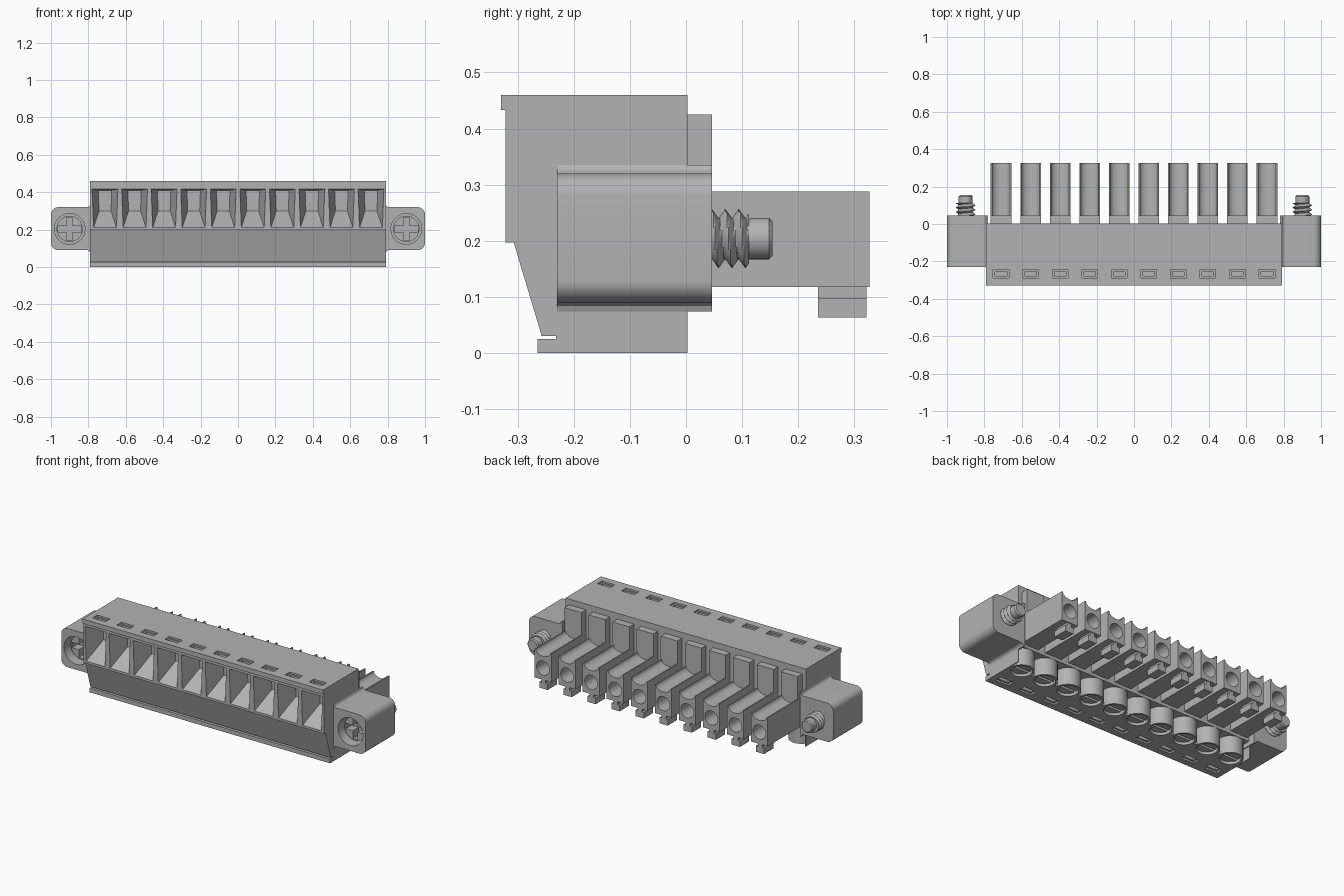
import bpy, bmesh, math

if "Cube" in bpy.data.objects:
    bpy.data.objects.remove(bpy.data.objects["Cube"])

GREY = bpy.data.materials.new("housing grey")
GREY.use_nodes = True
GREY.diffuse_color = (0.45, 0.45, 0.45, 1)
GREY.node_tree.nodes["Principled BSDF"].inputs["Base Color"].default_value = (0.45, 0.45, 0.45, 1)

POLES = [(i - 4.5) * 0.158 for i in range(10)]


# ---- helpers ----
def loft(bm, ring_a, ring_b):
    """Closed solid between two rings of equal length."""
    a = [bm.verts.new(p) for p in ring_a]
    b = [bm.verts.new(p) for p in ring_b]
    faces = [bm.faces.new(a), bm.faces.new(b[::-1])]
    for i in range(len(a)):
        j = (i + 1) % len(a)
        faces.append(bm.faces.new((a[j], a[i], b[i], b[j])))
    bmesh.ops.recalc_face_normals(bm, faces=faces)


def prism(bm, profile, axis, lo, hi):
    """Extrude a 2D profile along x, y or z."""
    k = "xyz".index(axis)
    ring = lambda v: [(*p[:k], v, *p[k:]) for p in profile]
    loft(bm, ring(lo), ring(hi))


def box(bm, x0, x1, y0, y1, z0, z1):
    prism(bm, [(x0, y0), (x1, y0), (x1, y1), (x0, y1)], "z", z0, z1)


def arc(cx, cy, r, start, end, n):
    return [(cx + r * math.cos(math.radians(start + (end - start) * i / n)),
             cy + r * math.sin(math.radians(start + (end - start) * i / n))) for i in range(n + 1)]


def circle(cx, cy, r, n=32):
    return arc(cx, cy, r, 0, 360, n)[:-1]


def make(name, bm):
    mesh = bpy.data.meshes.new(name)
    bm.to_mesh(mesh)
    bm.free()
    mesh.materials.append(GREY)
    ob = bpy.data.objects.new(name, mesh)
    bpy.context.collection.objects.link(ob)
    return ob


def activate(ob):
    bpy.ops.object.select_all(action="DESELECT")
    ob.select_set(True)
    bpy.context.view_layer.objects.active = ob


def cut(target, bm):
    """Subtract a temporary cutter and remove it."""
    cutter = make("cutter", bm)
    cutter.hide_render = True
    mod = target.modifiers.new("cut", "BOOLEAN")
    mod.operation, mod.solver, mod.object = "DIFFERENCE", "EXACT", cutter
    activate(target)
    bpy.ops.object.modifier_apply(modifier=mod.name)
    bpy.data.objects.remove(cutter)


def smooth(ob):
    activate(ob)
    bpy.ops.object.shade_smooth_by_angle(angle=math.radians(30))


# ---- main housing ----
bm = bmesh.new()
prism(bm, [(-0.33, 0.46), (0.003, 0.46), (0.003, 0), (-0.265, 0), (-0.265, 0.025), (-0.232, 0.025),
           (-0.232, 0.03), (-0.257, 0.03), (-0.307, 0.197), (-0.322, 0.197), (-0.322, 0.433),
           (-0.33, 0.433)], "x", -0.79, 0.79)
housing = make("housing", bm)

# tapered wire entries
bm = bmesh.new()
for c in POLES:
    ring = lambda y, wb, wt, z0, z1: [(c - wb, y, z0), (c + wb, y, z0), (c + wt, y, z1), (c - wt, y, z1)]
    loft(bm, ring(-0.326, 0.062, 0.07, 0.208, 0.416), ring(-0.2, 0.032, 0.036, 0.30, 0.41))
cut(housing, bm)

# test slots, top and bottom: shallow frame, then a deeper slit
for wx, wy, depth in ((0.042, 0.022, 0.01), (0.031, 0.012, 0.035)):
    bm = bmesh.new()
    for c in POLES:
        box(bm, c - wx, c + wx, -0.266 - wy, -0.266 + wy, 0.46 - depth, 0.5)
        box(bm, c - wx, c + wx, -0.205 - wy, -0.205 + wy, -0.05, depth)
    cut(housing, bm)

# scalloped recess that leaves a round screw boss per pole
bm = bmesh.new()
outline = [(-0.785, 0.05), (-0.785, -0.067)]
for c in POLES:
    outline += arc(c, -0.067, 0.069, 180, 0, 16)
outline += [(0.785, -0.067), (0.785, 0.05)]
prism(bm, outline, "z", -0.05, 0.1)
cut(housing, bm)

# screw wells in the bosses
bm = bmesh.new()
for c in POLES:
    prism(bm, circle(c, -0.067, 0.057), "z", -0.05, 0.05)
cut(housing, bm)
smooth(housing)

# ---- slotted clamp screws ----
bm = bmesh.new()
for c in POLES:
    prism(bm, circle(c, -0.067, 0.051), "z", 0.012, 0.06)
screws = make("clamp_screws", bm)
bm = bmesh.new()
for c in POLES:
    box(bm, c - 0.06, c + 0.06, -0.075, -0.059, -0.02, 0.03)
cut(screws, bm)
smooth(screws)

# ---- plug fingers with scooped tops and contact holes ----
bm = bmesh.new()
for c in POLES:
    scoop = [(c + 0.048 * math.cos(t), 0.288 - 0.03 * math.sin(t))
             for t in (math.pi * i / 12 for i in range(13))]
    prism(bm, [(c - 0.055, 0.288), (c - 0.055, 0.118), (c + 0.055, 0.118), (c + 0.055, 0.288)] + scoop,
          "y", -0.02, 0.327)
fingers = make("plug_fingers", bm)
bm = bmesh.new()
for c in POLES:
    prism(bm, circle(c, 0.188, 0.042, 24), "y", 0.12, 0.4)
cut(fingers, bm)
smooth(fingers)

# upright blocks behind the fingers
bm = bmesh.new()
for c in POLES:
    box(bm, c - 0.055, c + 0.055, -0.01, 0.046, 0.2, 0.425)
make("finger_root_blocks", bm)

# coding tabs under the fingers
bm = bmesh.new()
for c in POLES:
    prism(bm, [(c - 0.014, 0.125), (c - 0.014, 0.098), (c - 0.027, 0.098), (c - 0.027, 0.063),
               (c + 0.027, 0.063), (c + 0.027, 0.098), (c + 0.014, 0.098), (c + 0.014, 0.125)],
          "y", 0.235, 0.322)
make("coding_tabs", bm)

# ---- mounting flanges and their screws ----
SX, SZ = 0.9, 0.204
for s, side in ((1, "left"), (-1, "right")):
    half = [(0.78, 0.335), (0.79, 0.335), (0.794, 0.326), (0.803, 0.32)] + arc(0.96, 0.28, 0.04, 90, 0, 8)
    half += arc(0.96, 0.13, 0.04, 0, -90, 8) + [(0.803, 0.09), (0.794, 0.084), (0.79, 0.074), (0.78, 0.074)]
    bm = bmesh.new()
    prism(bm, [(s * x, z) for x, z in half], "y", -0.23, 0.046)
    flange = make(side + "_flange", bm)
    bm = bmesh.new()
    prism(bm, circle(s * SX, SZ, 0.082, 40), "y", -0.3, -0.09)
    cut(flange, bm)
    smooth(flange)

    # cross-slotted head
    bm = bmesh.new()
    prism(bm, circle(s * SX, SZ, 0.07), "y", -0.185, -0.08)
    head = make(side + "_flange_screw_head", bm)
    bm = bmesh.new()
    w, r = 0.016, 0.062
    cross = [(w, r), (w, w), (r, w), (r, -w), (w, -w), (w, -r),
             (-w, -r), (-w, -w), (-r, -w), (-r, w), (-w, w), (-w, r)]
    prism(bm, [(s * SX + x, SZ + z) for x, z in cross], "y", -0.22, -0.13)
    cut(head, bm)
    smooth(head)

    # plain tip with a chamfer
    bm = bmesh.new()
    prism(bm, circle(s * SX, SZ, 0.037), "y", 0.03, 0.148)
    ring = lambda y, r: [(x, y, z) for x, z in circle(s * SX, SZ, r)]
    loft(bm, ring(0.148, 0.037), ring(0.154, 0.031))
    smooth(make(side + "_flange_screw_tip", bm))

    # helical thread
    bm = bmesh.new()
    n, rows, pitch = 32, 24, 0.024
    grid = []
    for k in range(rows + 1):
        y = 0.04 + 0.072 * k / rows
        row = []
        for i in range(n):
            ph = ((y - 0.04) / pitch + i / n) % 1
            rad = 0.036 + 0.017 * (1 - abs(2 * ph - 1))
            a = 2 * math.pi * i / n
            row.append(bm.verts.new((s * SX + rad * math.cos(a), y, SZ + rad * math.sin(a))))
        grid.append(row)
    for r0, r1 in zip(grid, grid[1:]):
        for i in range(n):
            bm.faces.new((r0[i], r0[(i + 1) % n], r1[(i + 1) % n], r1[i]))
    bm.faces.new(grid[0])
    bm.faces.new(grid[-1])
    bmesh.ops.recalc_face_normals(bm, faces=bm.faces)
    smooth(make(side + "_flange_screw_thread", bm))
